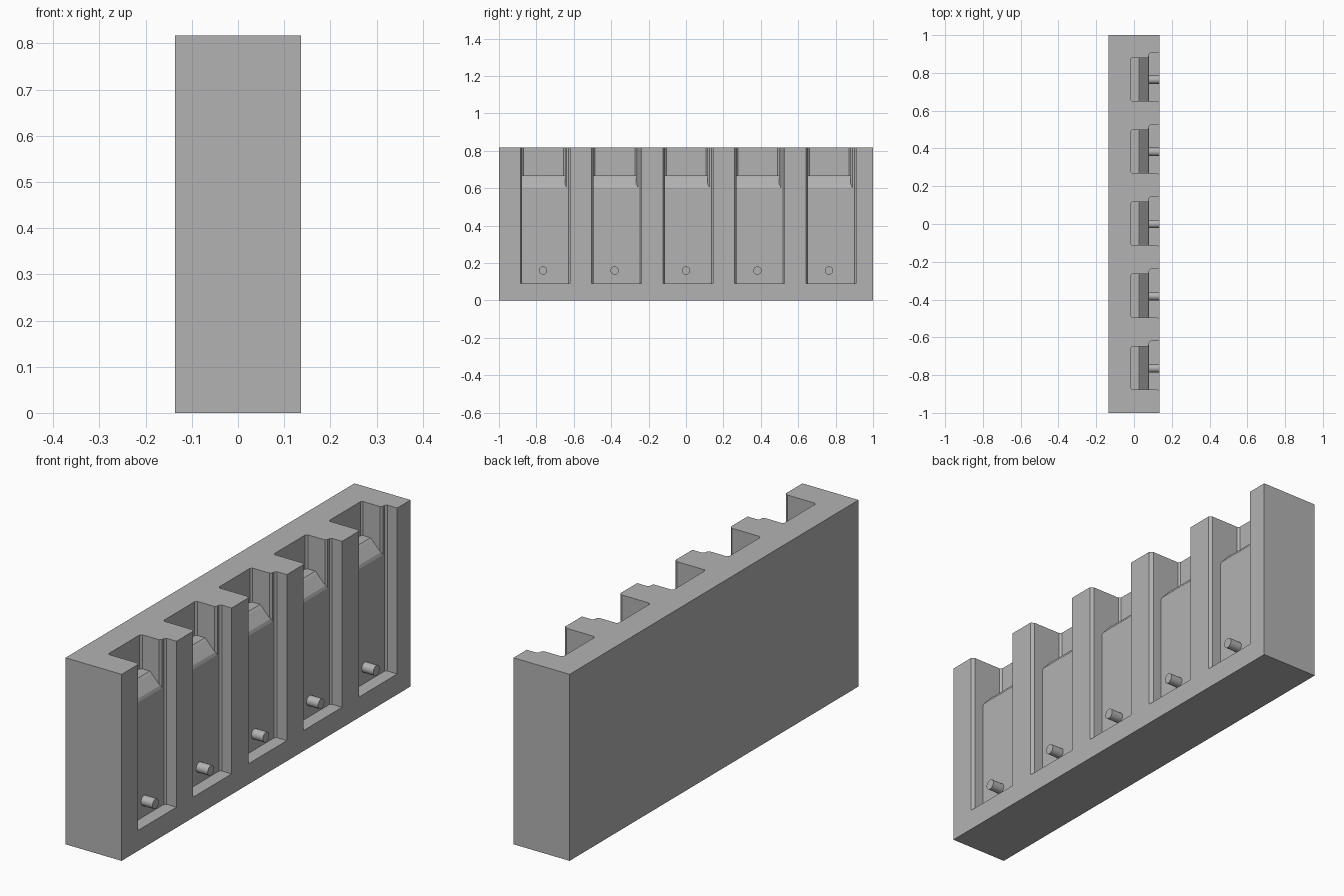
import bpy, bmesh
from math import radians
from mathutils import Vector, Matrix

if "Cube" in bpy.data.objects:
    bpy.data.objects.remove(bpy.data.objects["Cube"], do_unlink=True)

grey = bpy.data.materials.new("plain grey")
grey.use_nodes = True
grey.diffuse_color = (0.45, 0.45, 0.45, 1)
grey.node_tree.nodes["Principled BSDF"].inputs["Base Color"].default_value = grey.diffuse_color

HALF_X, HEIGHT, FLOOR_X, SLOT_BASE = 0.136, 0.817, 0.08, 0.09
PITCH, COUNT = 0.382, 5


def make_object(name, bm):
    bmesh.ops.recalc_face_normals(bm, faces=bm.faces)
    mesh = bpy.data.meshes.new(name)
    bm.to_mesh(mesh)
    bm.free()
    mesh.materials.append(grey)
    obj = bpy.data.objects.new(name, mesh)
    bpy.context.collection.objects.link(obj)
    return obj


def add_prism(bm, points, direction):
    face = bm.faces.new([bm.verts.new(p) for p in points])
    grown = bmesh.ops.extrude_face_region(bm, geom=[face])["geom"]
    verts = [g for g in grown if isinstance(g, bmesh.types.BMVert)]
    bmesh.ops.translate(bm, verts=verts, vec=Vector(direction))


# Slot outline in plan, with eased corners and a step on one side
slot_plan = [(-0.018, -0.104), (-0.01, -0.112), (0.122, -0.112), (0.136, -0.122),
             (0.2, -0.122), (0.2, 0.144), (0.088, 0.144), (0.08, 0.136),
             (0.08, 0.125), (0.072, 0.116), (-0.01, 0.116), (-0.018, 0.108)]
# Side profile of the raised floor with its sloping top
ledge_side = [(-0.05, 0.05), (FLOOR_X, 0.05), (FLOOR_X, 0.604), (0.075, 0.617),
              (0.035, 0.66), (0.026, 0.668), (-0.05, 0.668)]

slots, ledges, pins = bmesh.new(), bmesh.new(), bmesh.new()
for i in range(COUNT):
    y = (i - COUNT // 2) * PITCH
    add_prism(slots, [(px, py + y, SLOT_BASE) for px, py in slot_plan], (0, 0, 1))
    add_prism(ledges, [(px, y - 0.118, pz) for px, pz in ledge_side], (0, 0.243, 0))
    # Locating pin near the foot of the slot
    place = Matrix.Translation((0.103, y, 0.16)) @ Matrix.Rotation(radians(90), 4, "Y")
    bmesh.ops.create_cone(pins, cap_ends=True, segments=24, radius1=0.022,
                          radius2=0.022, depth=0.066, matrix=place)

# Main block with the slots cut out
block = bmesh.new()
bmesh.ops.create_cube(block, size=1, matrix=Matrix.Translation((0, 0, HEIGHT / 2))
                      @ Matrix.Diagonal((2 * HALF_X, 2, HEIGHT, 1)))
rack = make_object("rack_block", block)
cutter = make_object("slot_cutter", slots)
cutter.hide_render = True
cutter.hide_set(True)
cut = rack.modifiers.new("slots", "BOOLEAN")
cut.operation = "DIFFERENCE"
cut.solver = "EXACT"
cut.object = cutter

# Apply the cut, then drop the cutter
bpy.context.view_layer.update()
evaluated = rack.evaluated_get(bpy.context.evaluated_depsgraph_get())
carved = bpy.data.meshes.new_from_object(evaluated)
rack.modifiers.clear()
rack.data = carved
bpy.data.objects.remove(cutter, do_unlink=True)

make_object("slot_ledges", ledges)
pin_obj = make_object("locating_pins", pins)

# Round sides on the pins, crisp ends
bpy.ops.object.select_all(action="DESELECT")
pin_obj.select_set(True)
bpy.context.view_layer.objects.active = pin_obj
bpy.ops.object.shade_smooth_by_angle(angle=radians(30))
